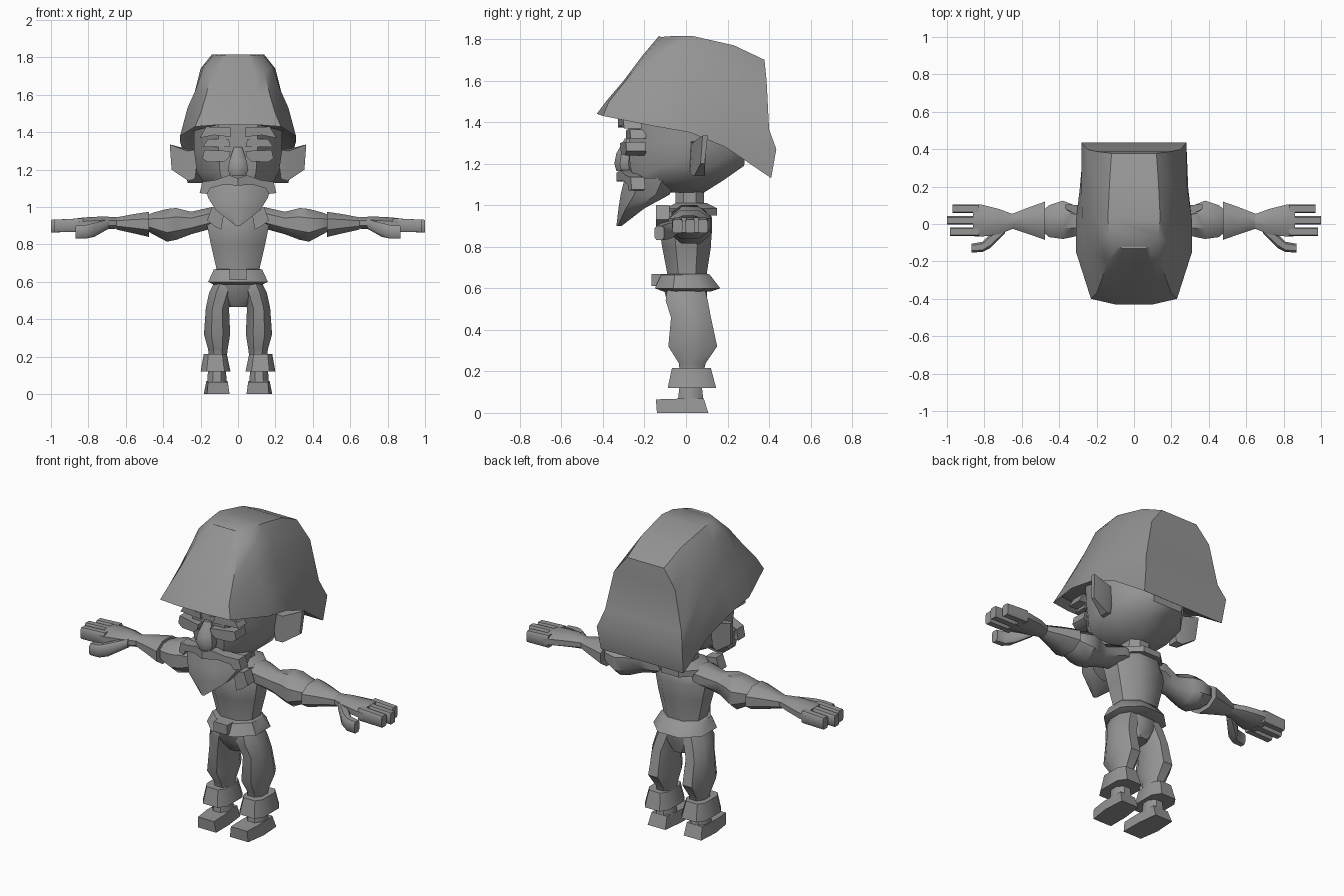
import bpy, bmesh, math

mat = bpy.data.materials.new("plain grey")
mat.diffuse_color = (0.3, 0.3, 0.3, 1)


def finish(name, bm, mirror=False):
    """Turn a bmesh into an object, optionally with a copy mirrored in x."""
    if mirror:
        dup = bmesh.ops.duplicate(bm, geom=bm.verts[:] + bm.edges[:] + bm.faces[:])
        for v in dup["geom"]:
            if isinstance(v, bmesh.types.BMVert):
                v.co.x = -v.co.x
    bmesh.ops.recalc_face_normals(bm, faces=bm.faces[:])
    for f in bm.faces:
        f.smooth = True
    for e in bm.edges:
        e.smooth = e.calc_face_angle(0) < math.radians(42)
    me = bpy.data.meshes.new(name)
    bm.to_mesh(me)
    bm.free()
    me.materials.append(mat)
    ob = bpy.data.objects.new(name, me)
    bpy.context.collection.objects.link(ob)
    return ob


def skin(name, rings, mirror=False, strip_caps=False):
    """Bridge a list of equal rings and close both ends."""
    bm = bmesh.new()
    rows = [[bm.verts.new(p) for p in r] for r in rings]
    n = len(rows[0])
    for a, b in zip(rows, rows[1:]):
        for i in range(n):
            j = (i + 1) % n
            bm.faces.new((a[i], a[j], b[j], b[i]))
    for r in (rows[0], rows[-1]):
        if strip_caps:
            for i in range(n // 2 - 1):
                bm.faces.new((r[i], r[i + 1], r[n - 2 - i], r[n - 1 - i]))
        else:
            bm.faces.new(r)
    return finish(name, bm, mirror)


def octagon(a0, a1, b0, b1, k=0.28):
    """Chamfered rectangle as 2D points."""
    da, db = (a1 - a0) * k, (b1 - b0) * k
    return [(a0 + da, b0), (a1 - da, b0), (a1, b0 + db), (a1, b1 - db),
            (a1 - da, b1), (a0 + da, b1), (a0, b1 - db), (a0, b0 + db)]


def column(name, levels, mirror=False, k=0.28):
    """Upright form; levels are (z, x0, x1, y0, y1)."""
    return skin(name, [[(x, y, z) for x, y in octagon(x0, x1, y0, y1, k)]
                       for z, x0, x1, y0, y1 in levels], mirror)


def limb(name, stations, k=0.28):
    """Sideways form on both sides; stations are (x, y0, y1, z0, z1)."""
    return skin(name, [[(x, y, z) for y, z in octagon(y0, y1, z0, z1, k)]
                       for x, y0, y1, z0, z1 in stations], True)


def prism(name, pts, y0, y1, slope=0, mirror=True):
    """Front outline in x, z pushed through y; slope sweeps it back with x."""
    return skin(name, [[(x, y + slope * x, z) for x, z in pts] for y in (y0, y1)], mirror)


# hat: half rings from brim to crown, front to back
hat = [
    [(.10, -.43, 1.44), (.23, -.40, 1.43), (.31, -.15, 1.38), (.31, .02, 1.35), (.29, .19, 1.28), (.27, .41, 1.13)],
    [(.10, -.385, 1.50), (.20, -.37, 1.50), (.27, -.15, 1.53), (.278, .02, 1.50), (.28, .22, 1.42), (.28, .435, 1.27)],
    [(.10, -.30, 1.60), (.17, -.29, 1.60), (.225, -.14, 1.63), (.235, .02, 1.60), (.25, .22, 1.53), (.25, .40, 1.365)],
    [(.09, -.21, 1.72), (.14, -.20, 1.72), (.185, -.10, 1.75), (.20, .03, 1.74), (.20, .23, 1.67), (.20, .388, 1.60)],
    [(.06, -.13, 1.815), (.09, -.12, 1.81), (.13, -.06, 1.815), (.14, .03, 1.815), (.13, .23, 1.77), (.12, .378, 1.70)],
]
under = [(x * .88, y * .9, z + .03) for x, y, z in hat[0]]
skin("hat", [r + [(-x, y, z) for x, y, z in reversed(r)] for r in [under] + hat], strip_caps=True)

# head and neck
column("head", [
    (1.06, -.07, .07, -.08, .085), (1.12, -.18, .18, -.25, .18),
    (1.19, -.22, .22, -.27, .28), (1.30, -.235, .235, -.275, .29),
    (1.45, -.235, .235, -.28, .26)])
column("neck", [(.94, -.08, .08, -.05, .09), (1.10, -.07, .07, -.05, .085)])

# beard: tapers forward to a point
column("beard", [
    (.90, -.012, .012, -.335, -.31), (.985, -.12, .12, -.325, -.20),
    (1.05, -.16, .16, -.315, -.08), (1.13, -.18, .18, -.295, -.04)])

# moustache
prism("moustache", [(0, 1.155), (.05, 1.17), (.12, 1.145), (.19, 1.135), (.205, 1.075),
                    (.165, 1.07), (.15, 1.10), (.08, 1.12), (0, 1.115)], -.335, -.27, .36)

# nose
column("nose", [(1.165, -.04, .04, -.335, -.25), (1.20, -.055, .055, -.345, -.25),
                (1.25, -.045, .045, -.335, -.25), (1.32, -.022, .022, -.295, -.25)])

# brows, eyelids and cheek pads
prism("eyebrow", [(.04, 1.375), (.04, 1.425), (.17, 1.43), (.205, 1.37), (.13, 1.385)], -.335, -.25, .18)
prism("eyelid", [(.04, 1.32), (.05, 1.365), (.16, 1.365), (.19, 1.32)], -.295, -.22, .15)
prism("cheek_pad", [(.045, 1.27), (.04, 1.30), (.18, 1.305), (.19, 1.26), (.16, 1.24), (.07, 1.245)],
      -.325, -.23, .2)

# ears: flat leaves flaring outwards
skin("ear", [
    [(.21, .02, 1.31), (.21, .08, 1.31), (.23, .08, 1.15), (.23, .02, 1.15)],
    [(.27, .03, 1.30), (.27, .10, 1.31), (.265, .09, 1.14), (.265, .04, 1.14)],
    [(.365, .08, 1.335), (.365, .105, 1.335), (.355, .09, 1.20), (.355, .07, 1.20)]], True)

# torso, collar and lapels
column("torso", [
    (.60, -.125, .125, -.09, .10), (.67, -.115, .115, -.09, .10),
    (.80, -.145, .145, -.115, .12), (.90, -.165, .165, -.13, .125),
    (.97, -.14, .14, -.11, .12), (1.0, -.08, .08, -.06, .10)])
column("collar", [(.95, -.13, .13, -.10, .15), (.985, -.13, .13, -.10, .15), (1.01, -.08, .08, -.05, .10)])
prism("lapel", [(.07, .99), (.14, 1.0), (.165, .93), (.13, .90), (.09, .88)], -.145, -.08)

# belt and buckle
column("belt", [(.585, -.13, .13, -.11, .12), (.60, -.16, .16, -.15, .165),
                (.665, -.13, .13, -.12, .115), (.67, -.11, .11, -.09, .10)])
prism("buckle", [(-.045, .61), (-.045, .668), (.045, .668), (.045, .61)], -.165, -.10, mirror=False)

# trousers
column("trouser_seat", [(.465, -.05, .05, -.05, .08), (.53, -.12, .12, -.09, .10), (.61, -.13, .13, -.11, .10)])
column("trouser_leg", [
    (.20, .06, .155, -.03, .085), (.24, .055, .16, -.035, .095), (.32, .042, .182, -.085, .15),
    (.46, .048, .172, -.072, .12), (.54, .02, .155, -.098, .105), (.60, .01, .125, -.09, .09)], True)

# boots
column("boot_cuff", [(.12, .04, .20, -.088, .145), (.215, .06, .183, -.068, .12)], True, .2)
column("boot_shaft", [(.05, .06, .165, -.04, .085), (.14, .065, .16, -.03, .075)], True)
skin("boot_foot", [
    [(.045, -.14, 0), (.165, -.14, 0), (.183, -.02, 0), (.175, .108, 0), (.06, .108, 0), (.045, -.02, 0)],
    [(.055, -.145, .065), (.16, -.145, .065), (.17, -.05, .068), (.165, .085, .07), (.065, .085, .07),
     (.055, -.05, .068)]], True)

# sleeves: puffed upper arm, then flared cuff
limb("sleeve", [
    (.10, -.05, .09, .90, .985), (.14, -.07, .10, .885, 1.0), (.25, -.05, .07, .855, .975),
    (.33, -.07, .105, .825, .995), (.38, -.08, .125, .815, .99), (.455, -.07, .10, .855, .97),
    (.50, -.03, .06, .88, .95)])
limb("forearm_cuff", [
    (.475, -.085, .12, .84, .975), (.56, -.055, .09, .86, .962), (.65, -.025, .055, .88, .945)])

# hands with three fingers and a thumb
limb("palm", [(.64, -.022, .05, .885, .945), (.72, -.055, .08, .88, .95), (.82, -.068, .105, .87, .945),
              (.86, -.065, .105, .868, .94)])
for i, (y0, y1, tip) in enumerate([(-.065, -.018, .985), (-.004, .042, 1.0), (.058, .105, .97)]):
    limb("finger_%d" % (i + 1), [(.83, y0, y1, .868, .94), (tip, y0, y1, .865, .932)], .15)
limb("thumb", [(.69, -.05, .0, .885, .935), (.77, -.13, -.055, .84, .915),
               (.81, -.15, -.095, .832, .905), (.868, -.152, -.105, .832, .90)], .2)
